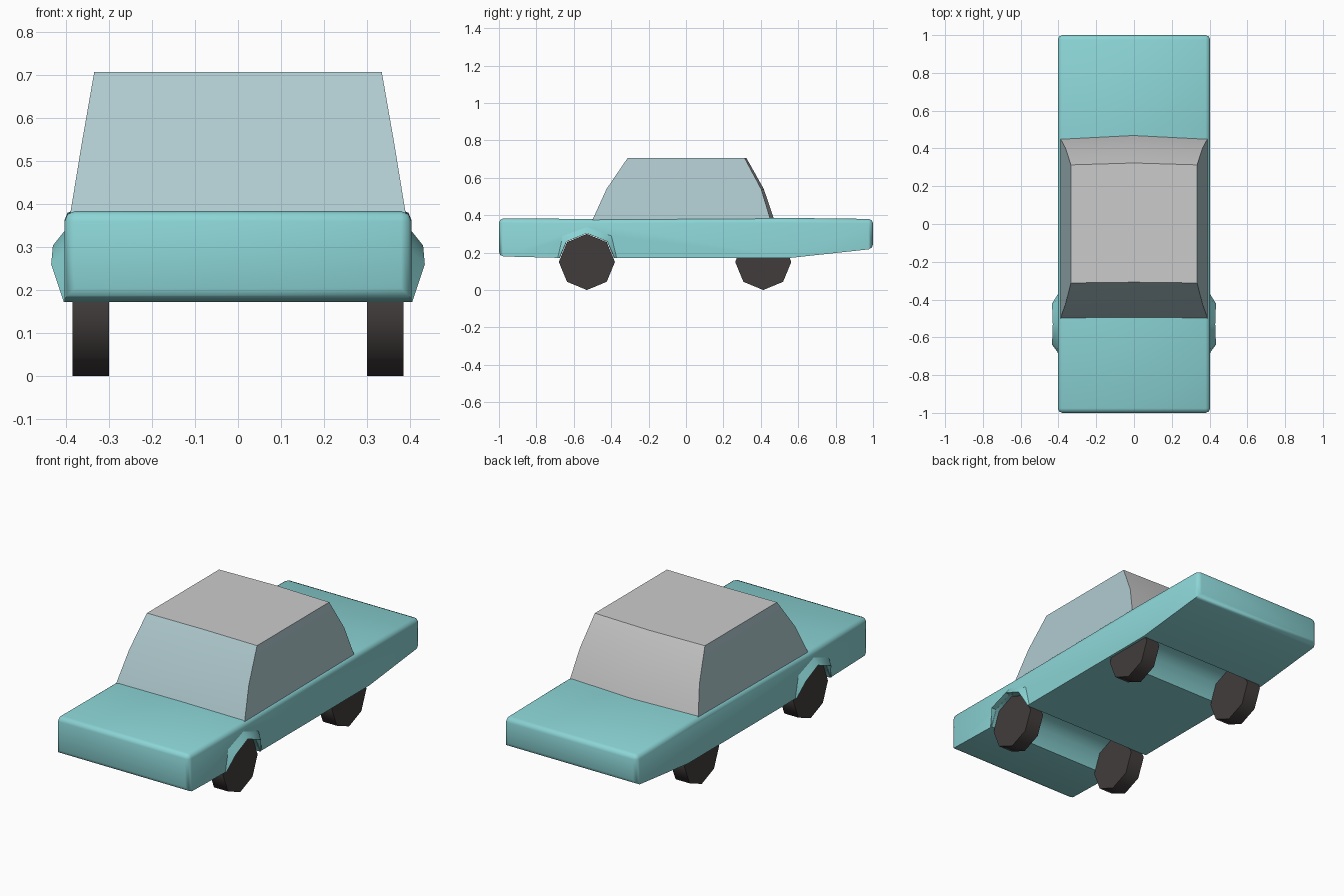
import bpy, bmesh
from math import radians, sin, cos, pi

if "Cube" in bpy.data.objects:
    bpy.data.objects.remove(bpy.data.objects["Cube"])

def material(name, rgb):
    m = bpy.data.materials.new(name)
    m.diffuse_color = (*rgb, 1)
    m.use_nodes = True
    m.node_tree.nodes["Principled BSDF"].inputs["Base Color"].default_value = m.diffuse_color
    return m

teal = material("teal paint", (0.26, 0.66, 0.67))
glass = material("blue glass", (0.43, 0.59, 0.62))
rubber = material("dark rubber", (0.055, 0.046, 0.046))

def add_object(name, bm, mats=()):
    bmesh.ops.recalc_face_normals(bm, faces=bm.faces)
    me = bpy.data.meshes.new(name)
    bm.to_mesh(me)
    bm.free()
    ob = bpy.data.objects.new(name, me)
    bpy.context.collection.objects.link(ob)
    for m in mats:
        me.materials.append(m)
    return ob

def activate(ob):
    bpy.ops.object.select_all(action='DESELECT')
    ob.select_set(True)
    bpy.context.view_layer.objects.active = ob

def smooth(ob, angle):
    activate(ob)
    bpy.ops.object.shade_smooth_by_angle(angle=radians(angle))

def prism(profile, x0, x1):
    """Extrude a (y, z) profile from x0 to x1."""
    bm = bmesh.new()
    f = bm.faces.new([bm.verts.new((x0, y, z)) for y, z in profile])
    r = bmesh.ops.extrude_face_region(bm, geom=[f])
    vs = [v for v in r["geom"] if isinstance(v, bmesh.types.BMVert)]
    bmesh.ops.translate(bm, verts=vs, vec=(x1 - x0, 0, 0))
    return bm

def octagon(y, z, r):
    return [(y + r * sin(k * pi / 4), z + r * cos(k * pi / 4)) for k in range(8)]

FRONT, REAR, R = -0.53, 0.413, 0.15

# Body slab with softened top and end edges
bm = prism([(-1, 0.18), (-0.68, 0.172), (0.56, 0.172), (1, 0.22),
            (1, 0.38), (0.5, 0.386), (-0.5, 0.38), (-1, 0.383)], -0.403, 0.403)
soft = []
for e in bm.edges:
    mid = (e.verts[0].co + e.verts[1].co) / 2
    cross = abs(mid.x) < 0.01
    if abs(mid.y) > 0.95 or (mid.z > 0.3 and not cross):
        soft.append(e)
bmesh.ops.bevel(bm, geom=soft, offset=0.024, segments=2, profile=0.5, affect='EDGES')
body = add_object("body", bm, [teal])

# Wheel wells: open at the front wheels, hidden behind the sills at the rear
for y, half in ((FRONT, 0.6), (REAR, 0.389)):
    cutter = add_object("wheel_well_cutter", prism(octagon(y, R, R + 0.003), -half, half), [teal])
    cutter.hide_render = True
    mod = body.modifiers.new("well", 'BOOLEAN')
    mod.operation = 'DIFFERENCE'
    mod.solver = 'EXACT'
    mod.object = cutter
    activate(body)
    bpy.ops.object.modifier_apply(modifier=mod.name)
    bpy.data.objects.remove(cutter)
smooth(body, 50)

# Flared front arches
lip = [(0.148, 0.172, 0.405), (0.109, 0.259, 0.434), (0, 0.303, 0.43)]
outer = [(0.16, 0.172, 0.402), (0.132, 0.29, 0.402), (0, 0.338, 0.402)]

def arch(points):
    return points + [(-y, z, x) for y, z, x in points[-2::-1]]

bm = bmesh.new()
for side in (-1, 1):
    rings = [[bm.verts.new((side * x, FRONT + y, z)) for y, z, x in arch(p)]
             for p in (outer, lip, [(y, z, 0.39) for y, z, x in lip])]
    for a, b in zip(rings, rings[1:]):
        for i in range(4):
            bm.faces.new((a[i], a[i + 1], b[i + 1], b[i]))
smooth(add_object("front_arch_flares", bm, [teal]), 40)

# Cabin: three levels of (z, half width, front y, rear edge y, rear centre y)
levels = [(0.375, 0.39, -0.5, 0.452, 0.472),
          (0.54, 0.363, -0.425, 0.402, 0.416),
          (0.706, 0.334, -0.312, 0.313, 0.323)]
bm = bmesh.new()
loops = [[bm.verts.new(c) for c in ((-w, f, z), (0, f + 0.004, z), (w, f, z),
                                    (w, b, z), (0, bc, z), (-w, b, z))]
         for z, w, f, b, bc in levels]
for lo, hi in zip(loops, loops[1:]):
    for i in range(6):
        j = (i + 1) % 6
        face = bm.faces.new((lo[i], lo[j], hi[j], hi[i]))
        face.material_index = 0 if i in (3, 4) else 1
bm.faces.new(loops[-1])
bm.faces.new(loops[0])
plain = material("light grey", (0.8, 0.8, 0.8))
smooth(add_object("cabin", bm, [plain, glass]), 30)

# Eight-sided wheels
for end, y in (("front", FRONT), ("rear", REAR)):
    for side, s in (("left", -1), ("right", 1)):
        wheel = add_object(f"{end}_{side}_wheel",
                           prism(octagon(y, R, R), s * 0.3, s * 0.385), [rubber])
        smooth(wheel, 50)
